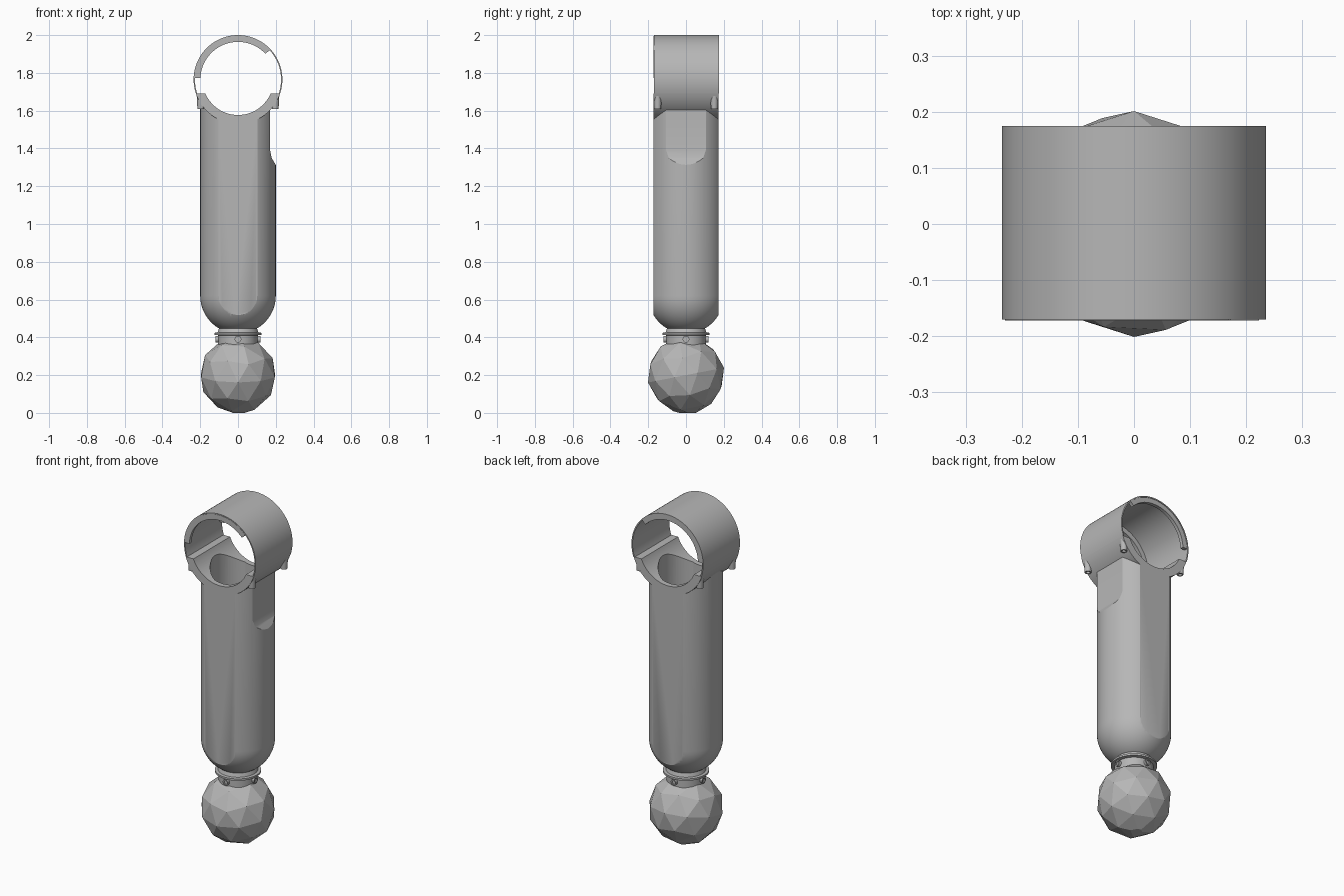
import bpy, bmesh, math
from mathutils import Matrix, Vector

if "Cube" in bpy.data.objects:
    bpy.data.objects.remove(bpy.data.objects["Cube"], do_unlink=True)

GREY = (0.47, 0.47, 0.47, 1)
mat = bpy.data.materials.new("plain grey")
mat.use_nodes = True
mat.diffuse_color = GREY
mat.node_tree.nodes["Principled BSDF"].inputs["Base Color"].default_value = GREY

RING_Z, RING_R, SPLIT_Z = 1.765, 0.235, 1.69
FLAT_Y = 0.172


def finish(name, bm):
    bmesh.ops.remove_doubles(bm, verts=bm.verts, dist=1e-5)
    bmesh.ops.recalc_face_normals(bm, faces=bm.faces)
    me = bpy.data.meshes.new(name)
    bm.to_mesh(me)
    bm.free()
    me.materials.append(mat)
    ob = bpy.data.objects.new(name, me)
    bpy.context.collection.objects.link(ob)
    return ob


def lathe(name, profile, steps=64, matrix=Matrix()):
    """Revolve (radius, height) points around z."""
    bm = bmesh.new()
    vs = [bm.verts.new((r, 0, z)) for r, z in profile]
    edges = [bm.edges.new(p) for p in zip(vs, vs[1:])]
    bmesh.ops.spin(bm, geom=vs + edges, cent=(0, 0, 0), axis=(0, 0, 1),
                   angle=math.tau, steps=steps)
    bmesh.ops.transform(bm, matrix=matrix, verts=bm.verts)
    return finish(name, bm)


def prism(name, outline, y0, y1):
    """Extrude an (x, z) outline along y."""
    bm = bmesh.new()
    face = bm.faces.new([bm.verts.new((x, y0, z)) for x, z in outline])
    top = bmesh.ops.extrude_face_region(bm, geom=[face])["geom"]
    bmesh.ops.translate(bm, vec=(0, y1 - y0, 0),
                        verts=[v for v in top if isinstance(v, bmesh.types.BMVert)])
    return finish(name, bm)


def arc(radius, a0, a1, n=48):
    steps = [math.radians(a0 + (a1 - a0) * i / n) for i in range(n + 1)]
    return [(radius * math.cos(a), RING_Z + radius * math.sin(a)) for a in steps]


def split_angle(radius):
    return math.degrees(math.asin((SPLIT_Z - RING_Z) / radius))


def boolean(ob, tool, operation):
    mod = ob.modifiers.new("cut", 'BOOLEAN')
    mod.operation, mod.solver, mod.object = operation, 'EXACT', tool
    bpy.context.view_layer.objects.active = ob
    bpy.ops.object.modifier_apply(modifier=mod.name)
    bpy.data.objects.remove(tool, do_unlink=True)


def smooth(ob, angle=30):
    bpy.ops.object.select_all(action='DESELECT')
    ob.select_set(True)
    bpy.context.view_layer.objects.active = ob
    bpy.ops.object.shade_smooth_by_angle(angle=math.radians(angle))


def dome(radius, centre, n=16):
    return [(radius * math.sin(math.pi / 2 * i / n), centre - radius * math.cos(math.pi / 2 * i / n))
            for i in range(n + 1)]


# Handle: round-ended cylinder with flat front and back, a thumb scoop and a cradle
handle = lathe("handle", dome(0.2, 0.62) + [(0.2, 1.66), (0, 1.66)], 96)
boolean(handle, prism("scoop_cutter", [(0.17, 1.75), (0.17, 1.39), (0.178, 1.35),
        (0.202, 1.31), (0.3, 1.25), (0.3, 1.75)], -0.3, 0.3), 'DIFFERENCE')
a = split_angle(RING_R)
boolean(handle, prism("cradle", arc(RING_R, 180 - a, 360 + a), -0.25, 0.25), 'UNION')
boolean(handle, prism("flat_cutter", [(-0.5, 0), (0.5, 0), (0.5, 2), (-0.5, 2)],
                      -FLAT_Y, FLAT_Y), 'INTERSECT')
# Hollow inside, then the round saddle across the top
cavity = lathe("cavity", dome(0.15, 0.8) + [(0.15, 1.9), (0, 1.9)])
boolean(cavity, prism("cavity_flats", [(-0.4, 0.1), (0.4, 0.1), (0.4, 2.1), (-0.4, 2.1)],
                      -0.14, 0.14), 'INTERSECT')
boolean(handle, cavity, 'DIFFERENCE')
boolean(handle, prism("saddle", arc(0.188, 0, 360, 96)[:-1], -0.4, 0.4), 'DIFFERENCE')
smooth(handle)

# Thin upper half of the clamp ring
inner = RING_R - 0.007
b = split_angle(inner)
clamp = prism("clamp_ring", arc(RING_R, a, 180 - a, 72) + arc(inner, 180 - b, b, 72),
              -FLAT_Y + 0.002, FLAT_Y + 0.003)
smooth(clamp)

# Retaining lips inside both ends of the ring
for name, y in (("front_lip", -FLAT_Y), ("back_lip", FLAT_Y - 0.02)):
    lip = prism(name, arc(inner + 0.002, 43, 178) + arc(0.199, 178, 43), y, y + 0.02)
    smooth(lip)

# Screw bosses under the four clamp corners, open at the bottom
for side, x in (("left", 0.197), ("right", -0.197)):
    for end, y in (("front", -0.15), ("back", 0.15)):
        boss = lathe(f"{side}_{end}_boss", [(0, 1.65), (0.011, 1.65), (0.011, 1.61),
                     (0.018, 1.61), (0.022, 1.688), (0, 1.688)], 20,
                     Matrix.Translation((x, y, 0)))
        smooth(boss)

# Neck with a thin collar
neck = lathe("neck", [(0, 0.33), (0.105, 0.33), (0.105, 0.411), (0.124, 0.413), (0.124, 0.424),
                      (0.108, 0.426), (0.1, 0.45), (0, 0.45)])
smooth(neck)

# Small round pins around the neck
for i, side in enumerate(("front", "left", "back", "right")):
    turn = Matrix.Rotation(math.pi / 2 * i, 4, 'Z')
    place = turn @ Matrix.Translation((0, 0, 0.39)) @ Matrix.Rotation(math.pi / 2, 4, 'X')
    pin = lathe(f"{side}_pin", [(0, 0.09), (0.018, 0.09), (0.018, 0.118), (0.011, 0.118),
                                (0.011, 0.112), (0, 0.112)], 20, place)
    smooth(pin)

# Faceted knob, slightly tilted, with a flat base
bm = bmesh.new()
bmesh.ops.create_icosphere(bm, subdivisions=2, radius=0.205)
bmesh.ops.transform(bm, verts=bm.verts, matrix=Matrix.Translation((0, 0, 0.2))
                    @ Matrix.Rotation(math.radians(11), 4, 'X'))
cut = bmesh.ops.bisect_plane(bm, geom=bm.verts[:] + bm.edges[:] + bm.faces[:],
                             plane_co=Vector((0, 0, 0.006)), plane_no=(0, 0, -1), clear_outer=True)
bmesh.ops.contextual_create(bm, geom=[e for e in cut["geom_cut"]
                                      if isinstance(e, bmesh.types.BMEdge)])
bmesh.ops.translate(bm, verts=[v for v in bm.verts if v.co.z < 0.007], vec=(0, 0, -0.006))
finish("faceted_knob", bm)
